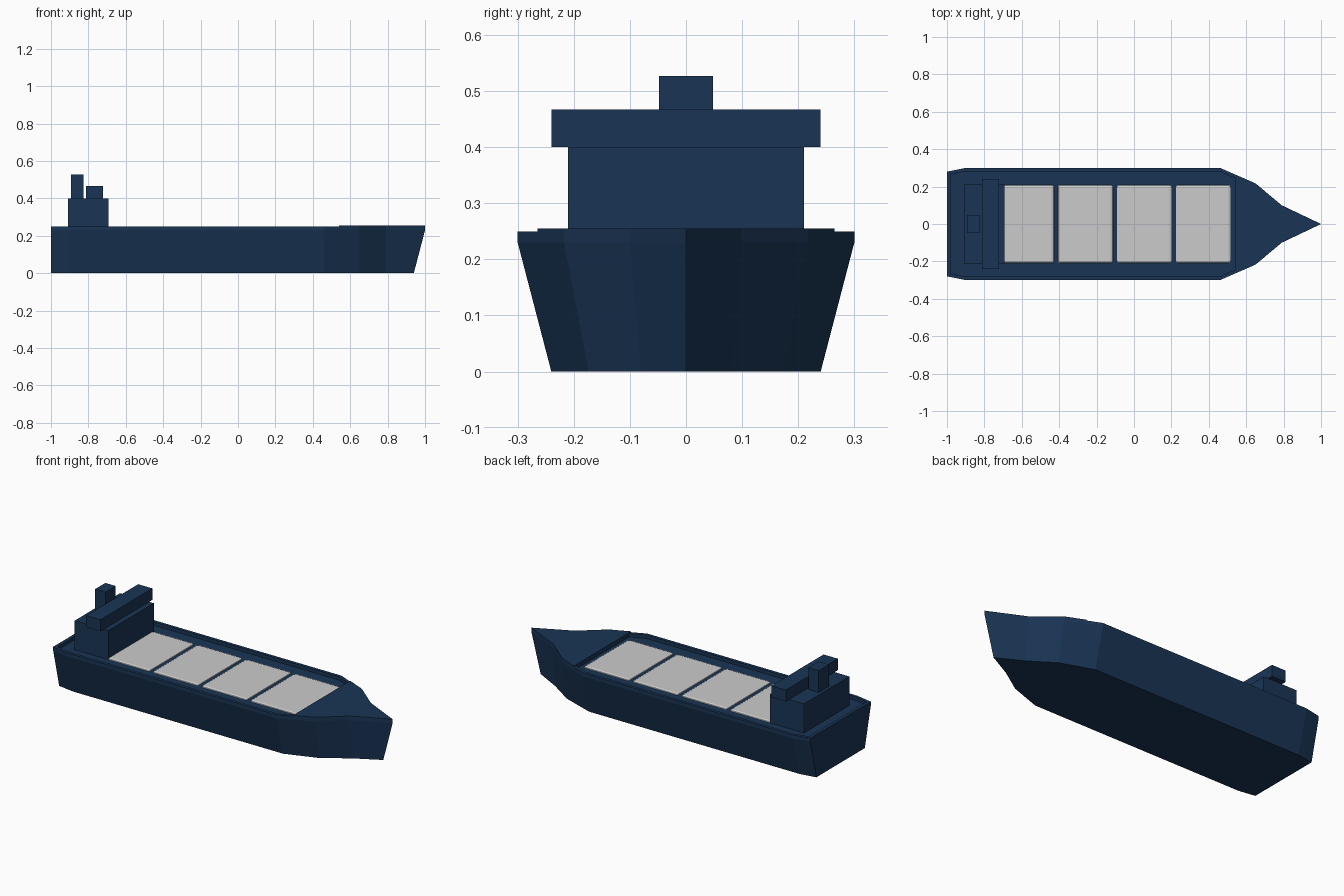
import bpy, bmesh

if "Cube" in bpy.data.objects:
    bpy.data.objects.remove(bpy.data.objects["Cube"])

navy = bpy.data.materials.new("navy_paint")
navy.diffuse_color = (0.01, 0.035, 0.09, 1)
navy.use_nodes = True
navy.node_tree.nodes["Principled BSDF"].inputs["Base Color"].default_value = navy.diffuse_color


def finish(name, bm, mat=navy):
    bmesh.ops.recalc_face_normals(bm, faces=bm.faces)
    me = bpy.data.meshes.new(name)
    bm.to_mesh(me)
    bm.free()
    ob = bpy.data.objects.new(name, me)
    bpy.context.collection.objects.link(ob)
    if mat:
        me.materials.append(mat)
    return ob


def loft(name, rings):
    """Closed solid skinned through rings of equal point count."""
    bm = bmesh.new()
    loops = [[bm.verts.new(p) for p in r] for r in rings]
    n = len(loops[0])
    for a, b in zip(loops, loops[1:]):
        for i in range(n):
            j = (i + 1) % n
            bm.faces.new((a[i], a[j], b[j], b[i]))
    bm.faces.new(loops[0])
    bm.faces.new(loops[-1])
    return finish(name, bm)


def prism(name, pts, z0, z1):
    return loft(name, [[(x, y, z) for x, y in pts] for z in (z0, z1)])


def box(name, x0, x1, half_y, z0, z1, mat=navy):
    bm = bmesh.new()
    bmesh.ops.create_cube(bm, size=1)
    for v in bm.verts:
        v.co = ((x0 + x1) / 2 + v.co.x * (x1 - x0), v.co.y * 2 * half_y,
                (z0 + z1) / 2 + v.co.z * (z1 - z0))
    return finish(name, bm, mat)


def both_sides(half):
    """Mirror a starboard path to port, stern first and last."""
    return half + [(x, -y) for x, y in reversed(half) if y]


DECK, RAIL = 0.23, 0.25
side = [(-1, -0.28), (-0.9, -0.30), (0.46, -0.30), (0.65, -0.217), (0.79, -0.10), (1, 0)]
outline = both_sides(side)

# hull: tapered sides and raked stem
keel = [(0.94 if x == 1 else x, y * 0.8, 0) for x, y in outline]
loft("hull", [keel, [(x, y, DECK) for x, y in outline]])

# raised foredeck
prism("foredeck", both_sides([(0.54, -0.265)] + side[3:]), DECK, 0.255)

# bulwark around the sides and the stern
outer = [(0.54, -0.265), (0.46, -0.30), (-0.9, -0.30), (-1, -0.28)]
inner = [(0.54, -0.245), (0.455, -0.282), (-0.9, -0.282), (-0.982, -0.265)]
u_outer = outer + [(x, -y) for x, y in reversed(outer)]
u_inner = inner + [(x, -y) for x, y in reversed(inner)]
prism("bulwark", u_outer + u_inner[::-1], DECK, RAIL)

# cargo hatch covers with rounded edges
for i in range(4):
    cx = -0.575 + 0.315 * i
    hatch = box(f"hatch_cover_{i + 1}", cx - 0.149, cx + 0.149, 0.211, 0.205, 0.238, None)
    bev = hatch.modifiers.new("rounded_edges", 'BEVEL')
    bev.width = 0.014
    bev.segments = 2

# deckhouse, bridge and funnel
box("deckhouse", -0.91, -0.692, 0.21, DECK, 0.40)
box("bridge", -0.814, -0.722, 0.24, 0.40, 0.467)
box("funnel", -0.892, -0.825, 0.048, 0.40, 0.527)
